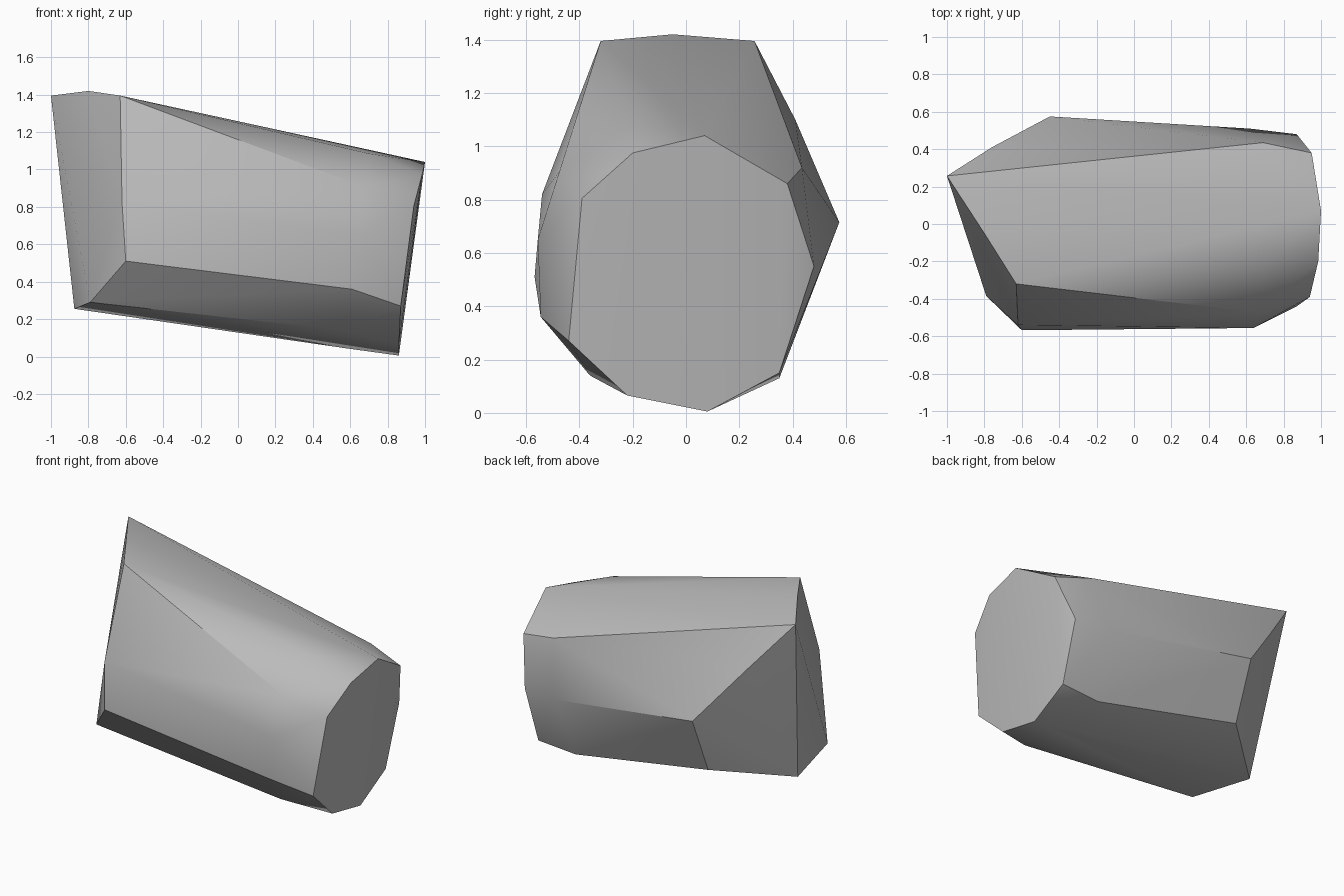
import bpy, bmesh, math

cube = bpy.data.objects.get("Cube")
if cube:
    bpy.data.objects.remove(cube, do_unlink=True)

# Broad end of the stone, facing +x
end_ring = [
    (1.0, .07, 1.04), (.985, -.2, .975), (.94, -.39, .805),
    (.87, -.44, .27), (.86, -.22, .065), (.86, .08, .005),
    (.86, .35, .15), (.87, .48, .55), (.95, .38, .86),
]
# Rounded shoulder just behind that end
shoulder_ring = [
    (.7, -.22, 1.085), (.68, -.475, .905), (.64, -.556, .65),
    (.61, -.545, .36), (.57, -.36, .14), (.57, .065, .045),
    (.58, .35, .13), (.62, .51, .55), (.69, .435, .92),
]
# Raised, slanted end, facing -x
slanted_ring = [
    (-1.0, .257, 1.395), (-.8, -.05, 1.42), (-.63, -.32, 1.395),
    (-.62, -.54, .82), (-.6, -.568, .51), (-.79, -.385, .29),
    (-.875, .055, .255),
]
# Chipped rear corner
rear_chip = [(-.46, .42, .33), (-.45, .575, .715), (-.76, .41, 1.1)]


def make_material(name, colour):
    mat = bpy.data.materials.new(name)
    mat.use_nodes = True
    mat.diffuse_color = colour
    for node in mat.node_tree.nodes:
        if node.type == 'BSDF_PRINCIPLED':
            node.inputs["Base Color"].default_value = colour
    return mat


def make_hull(name, points, material):
    """Wrap the corner points in one faceted convex stone."""
    bm = bmesh.new()
    for point in points:
        bm.verts.new(point)
    bmesh.ops.convex_hull(bm, input=list(bm.verts))
    loose = [v for v in bm.verts if not v.link_faces]
    bmesh.ops.delete(bm, geom=loose, context='VERTS')
    bmesh.ops.recalc_face_normals(bm, faces=list(bm.faces))
    mesh = bpy.data.meshes.new(name)
    bm.to_mesh(mesh)
    bm.free()
    mesh.materials.append(material)
    obj = bpy.data.objects.new(name, mesh)
    bpy.context.collection.objects.link(obj)
    return obj


grey = make_material("stone_grey", (.5, .5, .5, 1))
rock = make_hull("rock", end_ring + shoulder_ring + slanted_ring + rear_chip, grey)

# Soft facets with crisp main edges
bpy.ops.object.select_all(action='DESELECT')
rock.select_set(True)
bpy.context.view_layer.objects.active = rock
bpy.ops.object.shade_smooth_by_angle(angle=math.radians(30))
